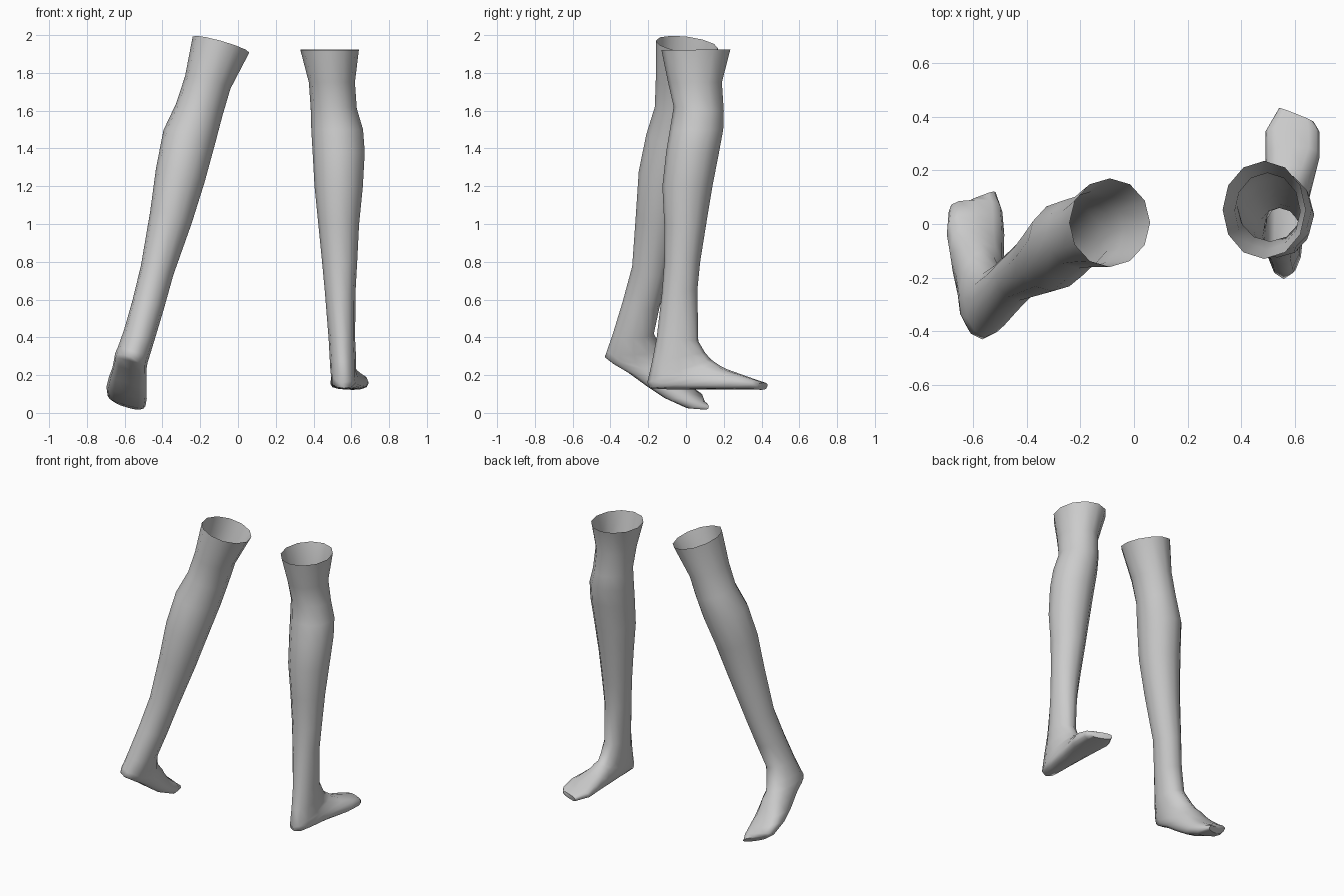
import bpy, bmesh, math
from mathutils import Vector

SIDES = 12

# Each ring: back (y, z), front (y, z), centre x, half width.
# Rings run from the open top down the shin, then swing round the heel to the toes.
RIGHT = [
    (-.13, 1.92, .235, 1.925, .485, .155),
    (-.095, 1.75, .19, 1.75, .497, .122),
    (-.065, 1.62, .20, 1.60, .507, .122),
    (-.085, 1.50, .197, 1.50, .525, .137),
    (-.105, 1.38, .175, 1.38, .533, .138),
    (-.125, 1.20, .14, 1.20, .533, .128),
    (-.115, 1.00, .107, 1.00, .533, .108),
    (-.115, .80, .075, .80, .538, .093),
    (-.128, .63, .06, .65, .541, .081),
    (-.155, .40, .065, .38, .55, .07),
    (-.18, .27, .10, .32, .555, .07),
    (-.205, .16, .13, .285, .557, .068),
    (-.19, .13, .15, .27, .56, .068),
    (-.10, .125, .18, .25, .565, .072),
    (.05, .125, .22, .23, .575, .083),
    (.20, .125, .29, .205, .59, .10),
    (.33, .125, .36, .18, .59, .10),
    (.40, .122, .41, .16, .605, .065),
]
LEFT = [
    (-.16, 1.97, .17, 1.93, -.09, .15),
    (-.16, 1.765, .12, 1.735, -.16, .12),
    (-.165, 1.62, .105, 1.59, -.205, .122),
    (-.21, 1.475, .085, 1.445, -.258, .136),
    (-.25, 1.28, .02, 1.24, -.305, .129),
    (-.265, 1.055, -.035, 1.015, -.355, .11),
    (-.285, .775, -.095, .735, -.428, .086),
    (-.335, .59, -.14, .56, -.475, .083),
    (-.39, .41, -.17, .42, -.522, .082),
    (-.42, .325, -.13, .335, -.55, .084),
    (-.43, .295, -.10, .285, -.565, .086),
    (-.40, .275, -.07, .245, -.57, .086),
    (-.32, .23, -.04, .20, -.575, .09),
    (-.22, .16, .00, .155, -.585, .10),
    (-.12, .095, .04, .12, -.59, .107),
    (.00, .04, .09, .085, -.59, .10),
    (.08, .028, .10, .06, -.585, .07),
]


def signed_pow(v, p):
    return math.copysign(abs(v) ** p, v)


def loft_leg(name, rings, foot_start, roll, toe_slant):
    bm = bmesh.new()
    loops = []
    for i, (by, bz, fy, fz, cx, hx) in enumerate(rings):
        back, front = Vector((cx, by, bz)), Vector((cx, fy, fz))
        centre, depth = (back + front) / 2, (front - back) / 2
        slant = toe_slant if i == len(rings) - 1 else 0
        side = Vector((hx, hx * slant, hx * roll))
        p = 0.72 if i > foot_start else 1.0      # squarer sections in the foot
        loop = []
        for k in range(SIDES):
            a = math.tau * k / SIDES
            loop.append(bm.verts.new(centre + side * signed_pow(math.cos(a), p)
                                     + depth * signed_pow(math.sin(a), p)))
        loops.append(loop)
    for a, b in zip(loops, loops[1:]):
        for k in range(SIDES):
            j = (k + 1) % SIDES
            bm.faces.new((a[k], b[k], b[j], a[j]))
    bm.faces.new(loops[-1])                      # closed toe, open top
    bmesh.ops.recalc_face_normals(bm, faces=bm.faces)
    mesh = bpy.data.meshes.new(name)
    bm.to_mesh(mesh)
    bm.free()
    obj = bpy.data.objects.new(name, mesh)
    bpy.context.collection.objects.link(obj)
    bpy.ops.object.select_all(action='DESELECT')
    obj.select_set(True)
    bpy.context.view_layer.objects.active = obj
    bpy.ops.object.shade_smooth_by_angle(angle=math.radians(60))


# Standing leg, and the tilted leg with its heel lifted
loft_leg("right_leg", RIGHT, 11, 0.0, -0.4)
loft_leg("left_leg", LEFT, 10, -0.28, 0.4)
